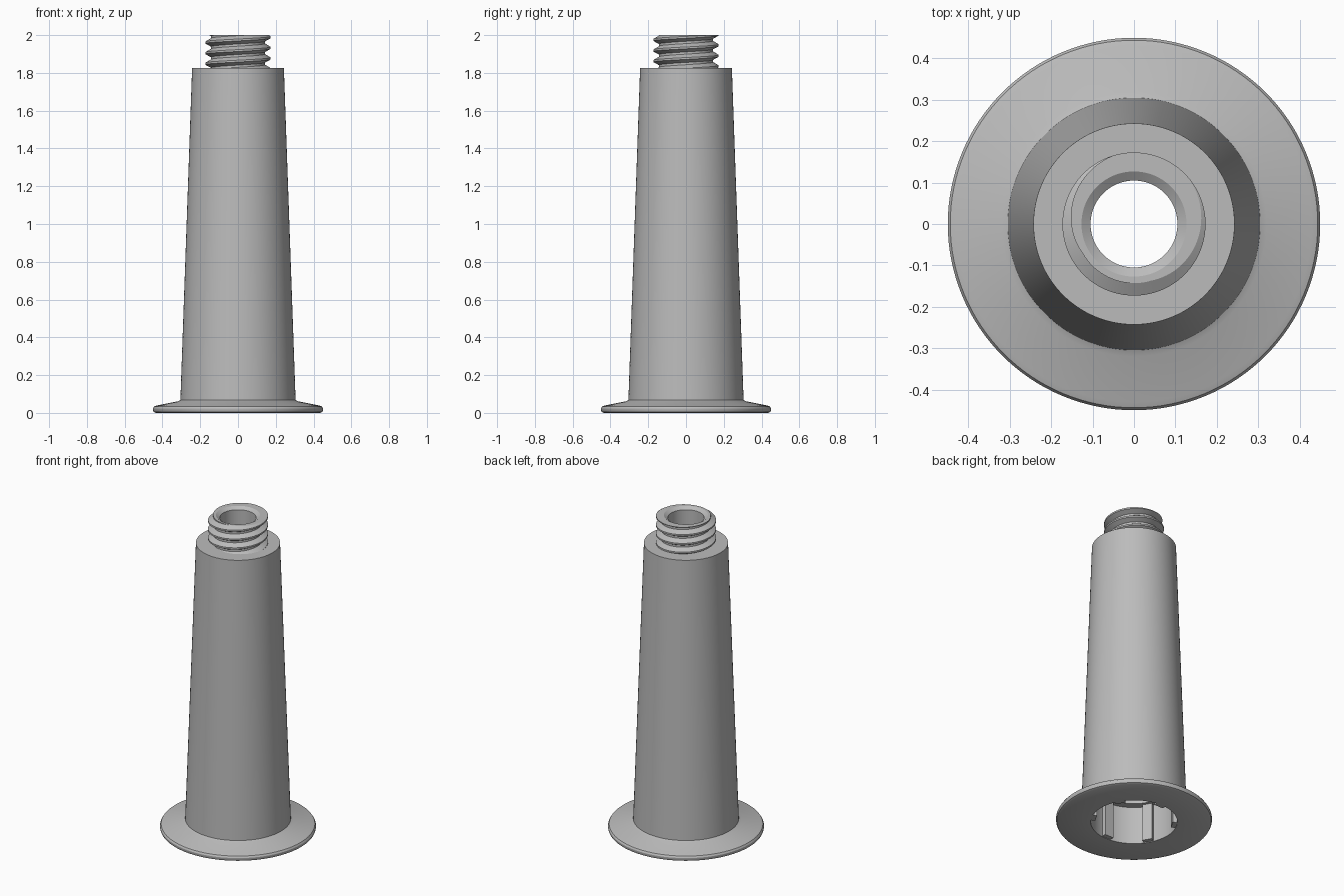
import bpy, bmesh
from math import pi, cos, sin, radians
from mathutils import Matrix, Vector

cube = bpy.data.objects.get("Cube")
if cube:
    bpy.data.objects.remove(cube, do_unlink=True)

grey = bpy.data.materials.new("plain grey")
grey.use_nodes = True
colour = (0.5, 0.5, 0.5, 1)
grey.diffuse_color = colour
grey.node_tree.nodes["Principled BSDF"].inputs["Base Color"].default_value = colour

SIDES = 128
TOP, SHOULDER = 2.0, 1.825
BORE = 0.105


def finish(bm, name, angle=30, recalc=True):
    if recalc:
        bmesh.ops.recalc_face_normals(bm, faces=bm.faces)
    mesh = bpy.data.meshes.new(name)
    bm.to_mesh(mesh)
    bm.free()
    ob = bpy.data.objects.new(name, mesh)
    bpy.context.collection.objects.link(ob)
    mesh.materials.append(grey)
    bpy.ops.object.select_all(action="DESELECT")
    ob.select_set(True)
    bpy.context.view_layer.objects.active = ob
    bpy.ops.object.shade_smooth_by_angle(angle=radians(angle))
    return ob


# Hollow tapered body with its flange, turned from one closed profile
profile = [
    (0.25, 0.0), (0.435, 0.0), (0.446, 0.005), (0.45, 0.014), (0.45, 0.024),
    (0.444, 0.034), (0.43, 0.039), (0.32, 0.061), (0.305, 0.068),
    (0.243, SHOULDER), (BORE, SHOULDER), (BORE, 1.74), (0.19, 1.74),
    (0.205, 0.24), (0.25, 0.24),
]
bm = bmesh.new()
verts = [bm.verts.new((r, 0, z)) for r, z in profile]
edges = [bm.edges.new((a, b)) for a, b in zip(verts, verts[1:] + verts[:1])]
bmesh.ops.spin(bm, geom=verts + edges, cent=(0, 0, 0), axis=(0, 0, 1),
               angle=2 * pi, steps=SIDES, use_merge=True)
bmesh.ops.remove_doubles(bm, verts=bm.verts, dist=1e-5)
finish(bm, "flanged_body")

# Helical thread, cut flat at both ends
PITCH, START = 0.056, radians(75)
section = [(0.143, 0.0), (0.143, 0.012), (0.173, 0.028), (0.173, 0.038)]
turns = 6
bm = bmesh.new()
helix = []
for s in range(turns * SIDES + 1):
    a = START + 2 * pi * s / SIDES
    z0 = TOP - 4 * PITCH - 0.033 + PITCH * s / SIDES
    helix.append([bm.verts.new((r * cos(a), r * sin(a), z0 + z)) for r, z in section])
for s in range(turns * SIDES):
    here, ahead = helix[s], helix[s + 1]
    if s + SIDES < turns * SIDES:
        here, ahead = here + helix[s + SIDES][:1], ahead + helix[s + SIDES + 1][:1]
    for p in range(len(here) - 1):
        bm.faces.new((here[p], ahead[p], ahead[p + 1], here[p + 1]))
for height, side in ((TOP, 1), (SHOULDER, -1)):
    bmesh.ops.bisect_plane(bm, geom=bm.verts[:] + bm.edges[:] + bm.faces[:], dist=1e-6,
                           plane_co=(0, 0, height), plane_no=(0, 0, side), clear_outer=True)

# Flat top lip, inner chamfer and bore, drawn inward from the cut edge
rim = [e for e in bm.edges if e.is_boundary and all(v.co.z > TOP - 1e-4 for v in e.verts)]
for radius, z in ((0.127, TOP), (BORE, 1.985), (BORE, SHOULDER)):
    grown = bmesh.ops.extrude_edge_only(bm, edges=rim)["geom"]
    rim = [g for g in grown if isinstance(g, bmesh.types.BMEdge)]
    for v in {v for e in rim for v in e.verts}:
        flat = Vector((v.co.x, v.co.y, 0)).normalized() * radius
        v.co = (flat.x, flat.y, z)
finish(bm, "threaded_neck")

# Six vertical ribs inside the bottom socket
bm = bmesh.new()
for i in range(6):
    place = (Matrix.Rotation(radians(30 + 60 * i), 4, "Z")
             @ Matrix.Translation((0.242, 0, 0.122))
             @ Matrix.Diagonal((0.04, 0.06, 0.236, 1)))
    bmesh.ops.create_cube(bm, size=1, matrix=place)
finish(bm, "socket_ribs")
